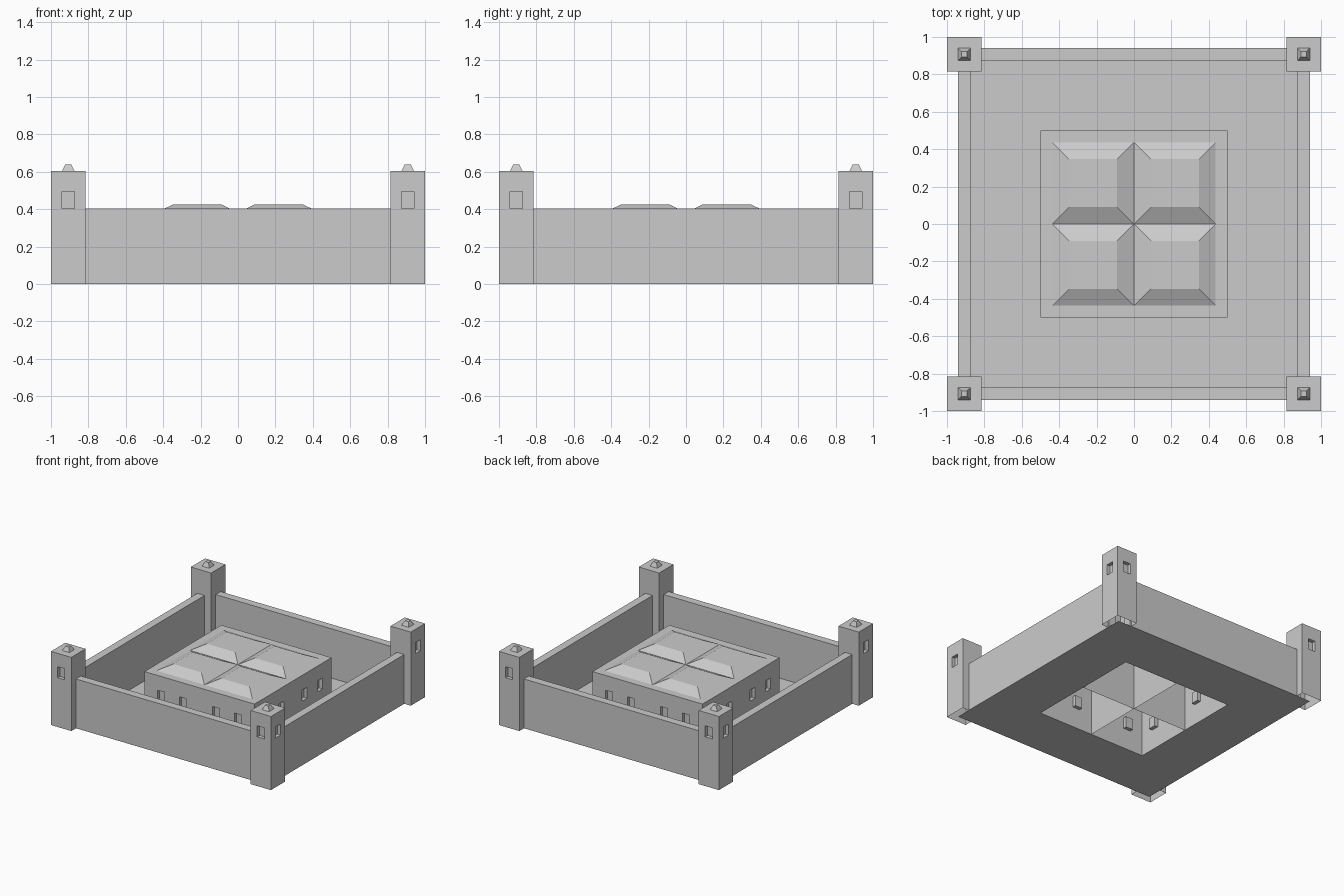
import bpy, bmesh
from mathutils import Vector

if "Cube" in bpy.data.objects:
    bpy.data.objects.remove(bpy.data.objects["Cube"])

WIN_W, WIN_H, WIN_D = 0.065, 0.09, 0.03


def finish(bm, name, mirror=(True, True)):
    """Turn a bmesh into an object mirrored about the centre."""
    bm.normal_update()
    me = bpy.data.meshes.new(name)
    bm.to_mesh(me)
    bm.free()
    ob = bpy.data.objects.new(name, me)
    bpy.context.collection.objects.link(ob)
    if any(mirror):
        mod = ob.modifiers.new("mirror", 'MIRROR')
        mod.use_axis = (mirror[0], mirror[1], False)
    return ob


def add_box(bm, lo, hi, taper=1.0):
    """Box between two corners; taper shrinks its top face."""
    lo, hi = Vector(lo), Vector(hi)
    mid, size = (lo + hi) / 2, hi - lo
    for v in bmesh.ops.create_cube(bm, size=1)['verts']:
        k = taper if v.co.z > 0 else 1.0
        v.co = Vector((mid.x + v.co.x * size.x * k,
                       mid.y + v.co.y * size.y * k,
                       mid.z + v.co.z * size.z))


def drop_faces(bm, test):
    bm.normal_update()
    doomed = [f for f in bm.faces if test(f.calc_center_median(), f.normal)]
    bmesh.ops.delete(bm, geom=doomed, context='FACES')


def bisect(bm, axis, value):
    co, no = Vector(), Vector()
    co[axis], no[axis] = value, 1
    bmesh.ops.bisect_plane(bm, geom=bm.verts[:] + bm.edges[:] + bm.faces[:],
                           dist=1e-5, plane_co=co, plane_no=no)


def cut_windows(bm, centres, z0):
    """Recess windows into the +x and +y faces of a box."""
    for axis in (0, 1):
        for c in centres:
            bisect(bm, axis, c - WIN_W / 2)
            bisect(bm, axis, c + WIN_W / 2)
    bisect(bm, 2, z0)
    bisect(bm, 2, z0 + WIN_H)
    bm.normal_update()
    wins = []
    for f in bm.faces:
        p, n = f.calc_center_median(), f.normal
        along = p.y if n.x > 0.9 else p.x if n.y > 0.9 else None
        if along is not None and z0 < p.z < z0 + WIN_H \
                and any(abs(along - c) < 0.01 for c in centres):
            wins.append(f)
    bmesh.ops.inset_individual(bm, faces=wins, thickness=0, depth=-WIN_D)


# corner towers, open underneath, windows on the outer faces
bm = bmesh.new()
add_box(bm, (0.815, 0.815, 0), (1, 1, 0.605))
cut_windows(bm, [0.9075], 0.405)
drop_faces(bm, lambda p, n: p.z < 0.001)
finish(bm, "corner_tower")

# small tapered caps on the towers
bm = bmesh.new()
add_box(bm, (0.875, 0.875, 0.605), (0.94, 0.94, 0.64), 0.48)
drop_faces(bm, lambda p, n: n.z < -0.9)
finish(bm, "tower_cap")

# perimeter walls between the towers
bm = bmesh.new()
add_box(bm, (-0.83, 0.875, 0), (0.83, 0.94, 0.405))
drop_faces(bm, lambda p, n: n.z < -0.9)
finish(bm, "front_back_wall", (False, True))
bm = bmesh.new()
add_box(bm, (0.875, -0.83, 0), (0.94, 0.83, 0.405))
drop_faces(bm, lambda p, n: n.z < -0.9)
finish(bm, "side_wall", (True, False))

# courtyard floor, open below the central building
bm = bmesh.new()
corners = [(-1, -1), (1, -1), (1, 1), (-1, 1)]
outer, inner = ([bm.verts.new((x * r, y * r, 0)) for x, y in corners]
                for r in (0.94, 0.5))
for i in range(4):
    j = (i + 1) % 4
    bm.faces.new((outer[i], outer[j], inner[j], inner[i]))
finish(bm, "courtyard_floor", (False, False))

# one quarter of the central building with its recessed windows
ROOF = 0.382
bm = bmesh.new()
add_box(bm, (0, 0, 0), (0.5, 0.5, ROOF))
cut_windows(bm, [0.15, 0.35], 0.17)
bisect(bm, 0, 0.437)
bisect(bm, 1, 0.437)
drop_faces(bm, lambda p, n: p.z < 0.001 or p.x < 0.001 or p.y < 0.001
           or (n.z > 0.9 and p.z > 0.38 and max(p.x, p.y) < 0.437))
finish(bm, "central_building")

# raised roof panels meeting in valleys
bm = bmesh.new()
add_box(bm, (0, 0, ROOF), (0.437, 0.437, 0.426), 0.585)
drop_faces(bm, lambda p, n: n.z < -0.9)
finish(bm, "roof_panel")

# partitions dividing the building into four rooms
bm = bmesh.new()
for a, b in (((-0.5, 0), (0.5, 0)), ((0, -0.5), (0, 0.5))):
    bm.faces.new([bm.verts.new((*p, z)) for p, z in
                  ((a, 0), (b, 0), (b, ROOF), (a, ROOF))])
finish(bm, "room_partition", (False, False))
